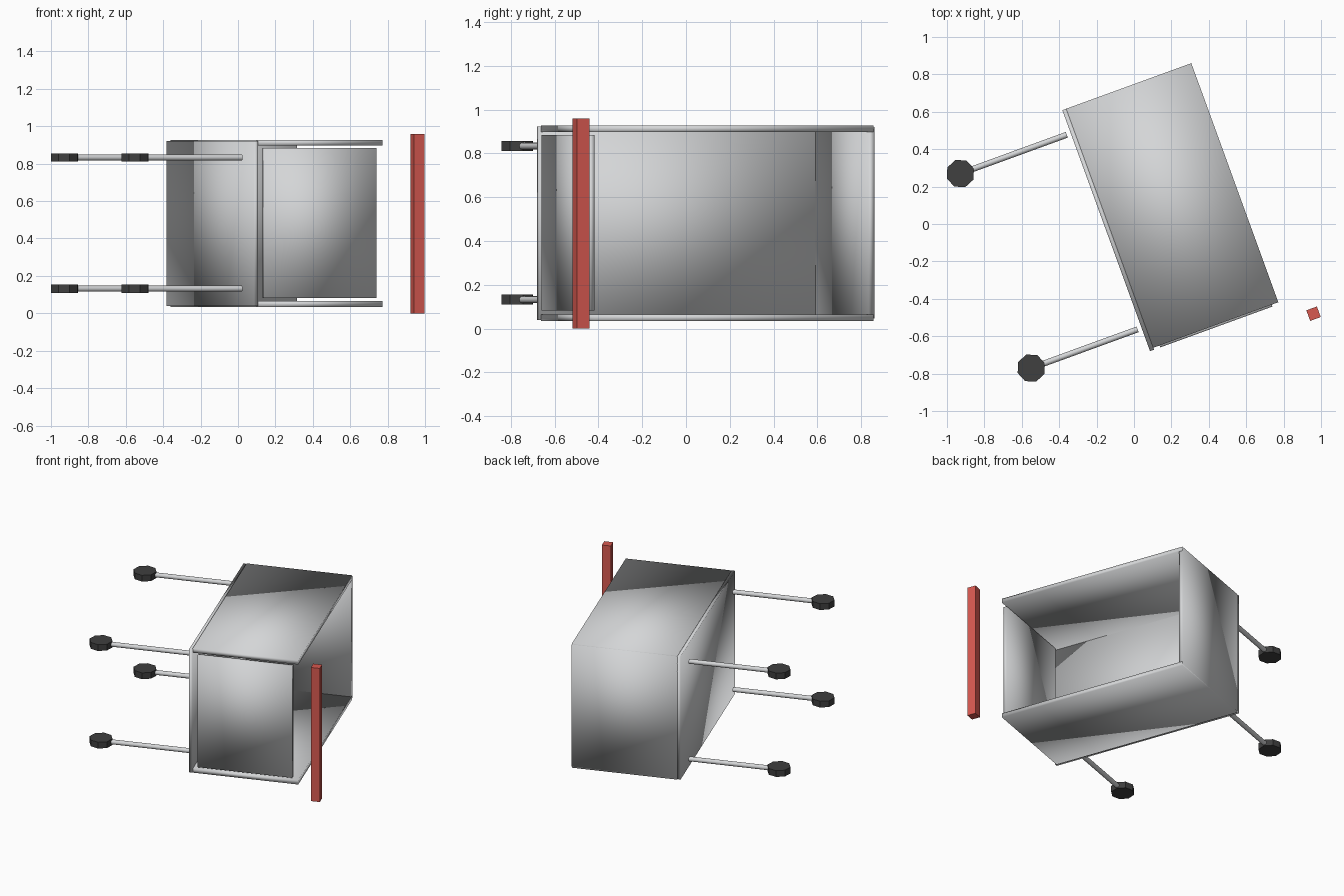
import bpy, math
from mathutils import Matrix

if "Cube" in bpy.data.objects:
    bpy.data.objects.remove(bpy.data.objects["Cube"], do_unlink=True)

# The whole cart lies on its side, turned about the vertical
TURN = Matrix.Rotation(math.radians(20), 4, "Z")


def material(name, colour):
    mat = bpy.data.materials.new(name)
    mat.use_nodes = True
    mat.diffuse_color = (*colour, 1)
    mat.node_tree.nodes["Principled BSDF"].inputs["Base Color"].default_value = (*colour, 1)
    return mat


steel = material("steel grey", (0.66, 0.67, 0.68))
rubber = material("dark rubber", (0.05, 0.05, 0.05))
red = material("handle red", (0.68, 0.1, 0.08))


def finish(name, mat, local):
    obj = bpy.context.object
    obj.name = name
    obj.data.transform(local)
    obj.matrix_world = TURN
    obj.data.materials.append(mat)
    return obj


def box(name, mat, low, high, smooth=True):
    bpy.ops.mesh.primitive_cube_add(size=1)
    centre = [(a + b) / 2 for a, b in zip(low, high)]
    size = [b - a for a, b in zip(low, high)]
    obj = finish(name, mat, Matrix.Translation(centre) @ Matrix.Diagonal((*size, 1)))
    if smooth:
        bpy.ops.object.shade_smooth()
    return obj


def cylinder(name, mat, sides, radius, depth, centre, along_x=False):
    bpy.ops.mesh.primitive_cylinder_add(vertices=sides, radius=radius, depth=depth)
    local = Matrix.Translation(centre)
    if along_x:
        local = local @ Matrix.Rotation(math.pi / 2, 4, "Y")
    return finish(name, mat, local)


# Basket: floor, two long sides, tall far end and inset near end
box("basket_floor", steel, (-0.152, -0.668, 0.04), (-0.128, 0.703, 0.922))
for side, z in (("lower", 0.035), ("upper", 0.897)):
    box(side + "_side_panel", steel, (-0.13, -0.657, z), (0.582, 0.7, z + 0.03))
box("far_end_panel", steel, (-0.13, 0.675, 0.045), (0.582, 0.703, 0.92))
box("near_end_panel", steel, (-0.094, -0.668, 0.083), (0.545, -0.643, 0.885))

# Push handle
box("handle_bar", red, (0.708, -0.809, 0), (0.768, -0.749, 0.96), smooth=False)

# Four legs with octagonal wheels
for end, y in (("near", -0.536), ("far", 0.571)):
    for side, z in (("lower", 0.132), ("upper", 0.833)):
        cylinder(f"{side}_{end}_leg", steel, 16, 0.016, 0.605, (-0.477, y, z), True)
        bpy.ops.object.shade_smooth_by_angle()
        cylinder(f"{side}_{end}_wheel", rubber, 8, 0.077, 0.045, (-0.78, y, z))
